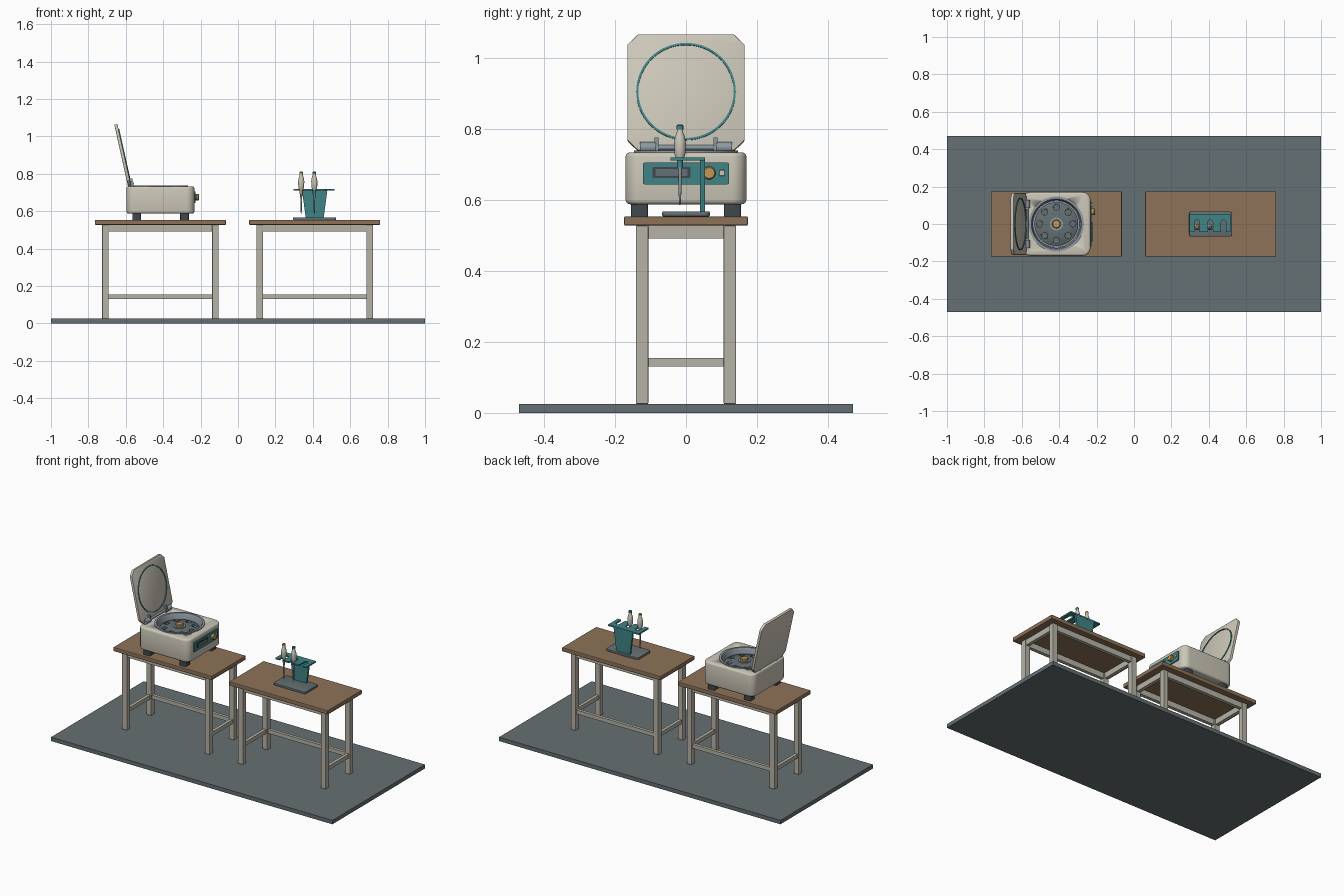
import bpy, bmesh
from math import sin, cos, pi, radians
from mathutils import Matrix, Vector

if "Cube" in bpy.data.objects:
    bpy.data.objects.remove(bpy.data.objects["Cube"])


def mat(name, r, g, b):
    m = bpy.data.materials.new(name)
    m.diffuse_color = (r, g, b, 1)
    m.use_nodes = True
    m.node_tree.nodes["Principled BSDF"].inputs["Base Color"].default_value = m.diffuse_color
    return m


CREAM = mat("cream", .60, .57, .48)
FRAME = mat("frame_paint", .47, .45, .38)
TEAL = mat("teal", .05, .23, .24)
WOOD = mat("wood", .27, .17, .10)
SLATE = mat("slate", .13, .16, .17)
DARK = mat("dark", .05, .065, .075)
STEEL = mat("steel", .27, .32, .36)
BRASS = mat("brass", .55, .31, .09)


def finish(name, bm, m, bevel=0, seg=2, smooth=True):
    bmesh.ops.recalc_face_normals(bm, faces=bm.faces)
    me = bpy.data.meshes.new(name)
    bm.to_mesh(me)
    bm.free()
    ob = bpy.data.objects.new(name, me)
    bpy.context.collection.objects.link(ob)
    me.materials.append(m)
    bpy.ops.object.select_all(action='DESELECT')
    ob.select_set(True)
    bpy.context.view_layer.objects.active = ob
    if bevel:
        b = ob.modifiers.new("bevel", 'BEVEL')
        b.width, b.segments, b.limit_method = bevel, seg, 'ANGLE'
        b.angle_limit = radians(40)
        bpy.ops.object.modifier_apply(modifier="bevel")
    if smooth:
        bpy.ops.object.shade_smooth_by_angle(angle=radians(35))
    return ob


def box(name, x, y, z, m, bevel=0):
    """Box from (min, max) ranges."""
    bm = bmesh.new()
    bmesh.ops.create_cube(bm, size=1)
    for v in bm.verts:
        v.co = Vector([(r[0] + r[1]) / 2 + c * (r[1] - r[0]) for r, c in zip((x, y, z), v.co)])
    return finish(name, bm, m, bevel, smooth=False)


def prism(name, pts, lo, hi, m, axis='z', bevel=0, seg=2):
    """Outline extruded along an axis; outline is (x,y), (x,z) or (y,z)."""
    put = {'z': lambda a, b, t: (a, b, t), 'y': lambda a, b, t: (a, t, b), 'x': lambda a, b, t: (t, a, b)}[axis]
    bm = bmesh.new()
    f = bm.faces.new([bm.verts.new(put(a, b, lo)) for a, b in pts])
    ext = bmesh.ops.extrude_face_region(bm, geom=[f])
    vs = [g for g in ext['geom'] if isinstance(g, bmesh.types.BMVert)]
    bmesh.ops.translate(bm, vec=put(0, 0, hi - lo), verts=vs)
    return finish(name, bm, m, bevel, seg)


def rounded(x0, x1, y0, y1, r, n=6):
    out = []
    for cx, cy, a in ((x1 - r, y1 - r, 0), (x0 + r, y1 - r, 90), (x0 + r, y0 + r, 180), (x1 - r, y0 + r, 270)):
        out += [(cx + r * cos(radians(a + 90 * i / n)), cy + r * sin(radians(a + 90 * i / n))) for i in range(n + 1)]
    return out


def lathe(name, prof, loc, m, axis='z', n=32):
    """Revolve a (radius, height) profile around an axis through loc."""
    bm = bmesh.new()
    vs = [bm.verts.new((r, 0, h)) for r, h in prof]
    es = [bm.edges.new(p) for p in zip(vs, vs[1:])]
    bmesh.ops.spin(bm, geom=vs + es, cent=(0, 0, 0), axis=(0, 0, 1), angle=2 * pi, steps=n)
    bmesh.ops.remove_doubles(bm, verts=bm.verts, dist=1e-5)
    rot = {'z': Matrix(), 'x': Matrix.Rotation(pi / 2, 4, 'Y'), 'y': Matrix.Rotation(-pi / 2, 4, 'X')}[axis]
    bm.transform(Matrix.Translation(loc) @ rot)
    return finish(name, bm, m)


def rod(name, r, lo, hi, loc, m, axis='z', n=24):
    return lathe(name, [(0, lo), (r, lo), (r, hi), (0, hi)], loc, m, axis, n)


def carve(ob, centres, r, lo, hi):
    """Cut round holes downwards into an object."""
    bm = bmesh.new()
    for x, y in centres:
        bmesh.ops.create_cone(bm, cap_ends=True, segments=32, radius1=r, radius2=r, depth=hi - lo,
                              matrix=Matrix.Translation((x, y, (lo + hi) / 2)))
    cutter = finish("hole_cutter", bm, ob.data.materials[0])
    cutter.hide_render = True
    bpy.context.view_layer.objects.active = ob
    b = ob.modifiers.new("cut", 'BOOLEAN')
    b.operation, b.object, b.solver = 'DIFFERENCE', cutter, 'EXACT'
    bpy.ops.object.modifier_apply(modifier="cut")
    bpy.data.objects.remove(cutter)


# Floor slab
box("floor", (-1, 1), (-.47, .47), (0, .025), SLATE)


# Tables: top, legs, aprons and low rails
def table(side, cx):
    box(side + "_table_top", (cx - .35, cx + .35), (-.174, .174), (.527, .553), WOOD, .004)
    for sx in (-1, 1):
        lx = cx + sx * .294
        for sy in (-1, 1):
            ly = sy * .1235
            box(side + "_table_leg", (lx - .0175, lx + .0175), (ly - .0175, ly + .0175), (.025, .527), FRAME, .003)
        for nm, z, w in (("apron", (.491, .527), .011), ("side_rail", (.13, .155), .01)):
            box(f"{side}_table_end_{nm}", (lx - w, lx + w), (-.107, .107), z, FRAME)
        box(side + "_table_long_apron", (cx - .277, cx + .277),
            (sx * .1235 - .011, sx * .1235 + .011), (.491, .527), FRAME)
    box(side + "_table_back_rail", (cx - .277, cx + .277), (.1135, .1335), (.13, .155), FRAME)


table("left", -.415)
table("right", .41)

# Centrifuge housing with round well, and feet
CX = -.415
body = prism("centrifuge_housing", rounded(-.596, -.233, -.17, .17, .042, 8), .587, .733, CREAM, bevel=.012, seg=3)
carve(body, [(CX, 0)], .14, .64, .8)
for fx in (-.542, -.286):
    for fy in (-.131, .131):
        prism("centrifuge_foot", rounded(fx - .023, fx + .023, fy - .024, fy + .024, .006, 3), .553, .589, DARK)

# Bowl liner, rotor with tube holes, hub
lathe("bowl_liner", [(.139, .735), (.147, .733), (.147, .738), (.134, .738), (.128, .728), (.125, .66), (0, .655),
                     (0, .645), (.139, .645), (.139, .735)], (CX, 0, 0), STEEL, n=48)
rotor = lathe("rotor", [(0, .66), (.095, .66), (.117, .69), (.117, .703), (.112, .707), (.06, .715), (0, .715)],
              (CX, 0, 0), SLATE, n=48)
carve(rotor, [(CX + .089 * cos(i * pi / 4), .089 * sin(i * pi / 4)) for i in range(8)], .016, .68, .75)
rod("rotor_collar", .035, .71, .72, (CX, 0, 0), STEEL)
lathe("rotor_hub", [(0, .715), (.023, .715), (.023, .73), (.019, .734), (0, .734)], (CX, 0, 0), BRASS)

# Open lid with seal ring, leaning back on the hinge
w, h, c = .165, .335, .03
outline = [(-w + c, 0), (w - c, 0), (w, c), (w, h - c), (w - c, h), (-w + c, h), (-w, h - c), (-w, c)]
lid = prism("lid", outline, -.009, .008, CREAM, axis='x', bevel=.003)
seal = lathe("lid_seal", [(.134, -.002), (.134, .004), (.140, .004), (.140, -.002), (.134, -.002)],
             (.008, 0, .169), TEAL, axis='x', n=64)
for ob in (lid, seal):
    ob.location = (-.58, 0, .737)
    ob.rotation_euler = (0, radians(-12.5), 0)
rod("hinge_pin", .007, -.125, .125, (-.572, 0, .747), STEEL, 'y')
for s in (-1, 1):
    rod("hinge_barrel", .015, -.022, .022, (-.572, s * .107, .747), STEEL, 'y')
    box("hinge_arm", (-.588, -.564), (s * .083 - .006, s * .083 + .006), (.728, .775), STEEL, .002)

# Control panel
prism("control_panel", rounded(-.121, .121, .643, .704, .005, 3), -.236, -.226, TEAL, axis='x')
prism("display_frame", rounded(-.094, .012, .661, .692, .003, 3), -.23, -.223, DARK, axis='x')
box("display_glass", (-.226, -.2215), (-.086, .004), (.667, .686), SLATE)
lathe("speed_knob", [(0, -.23), (.018, -.23), (.018, -.213), (.015, -.209), (0, -.209)], (0, .065, .675), BRASS, 'x')
box("start_button", (-.228, -.22), (.094, .109), (.667, .683), CREAM, .001)

# Pipette stand: base, tapered upright, slotted shelf
prism("stand_base", rounded(.295, .525, -.067, .067, .014), .553, .567, SLATE, bevel=.003)
prism("stand_upright", [(.362, .565), (.458, .565), (.478, .713), (.342, .713)], .04, .053, TEAL, axis='y')
SLOTS = (.338, .408, .478)
shelf = [(.516, .054), (.297, .054), (.297, -.044)]
for sx in SLOTS:
    shelf += [(sx - .0135, -.044)]
    shelf += [(sx + .0135 * cos(radians(a)), .008 + .0135 * sin(radians(a))) for a in range(180, -1, -20)]
    shelf += [(sx + .0135, -.044)]
shelf += [(.516, -.044)]
prism("stand_shelf", shelf, .71, .719, TEAL)

# Hanging pipettes
for px, cap in zip(SLOTS, (BRASS, TEAL)):
    at = (px, -.017, 0)
    lathe("pipette_body", [(0, .712), (.009, .712), (.0155, .728), (.0165, .76), (.014, .776), (.009, .79),
                           (.008, .8), (0, .8)], at, CREAM, n=20)
    lathe("pipette_shaft", [(0, .585), (.002, .585), (.0045, .63), (.005, .67), (.0075, .714), (0, .714)],
          at, STEEL, n=16)
    lathe("pipette_plunger", [(0, .798), (.0095, .798), (.0095, .808), (.007, .811), (0, .811)], at, cap, n=20)
    rod("pipette_collar", .0085, .692, .713, at, cap, n=16)
